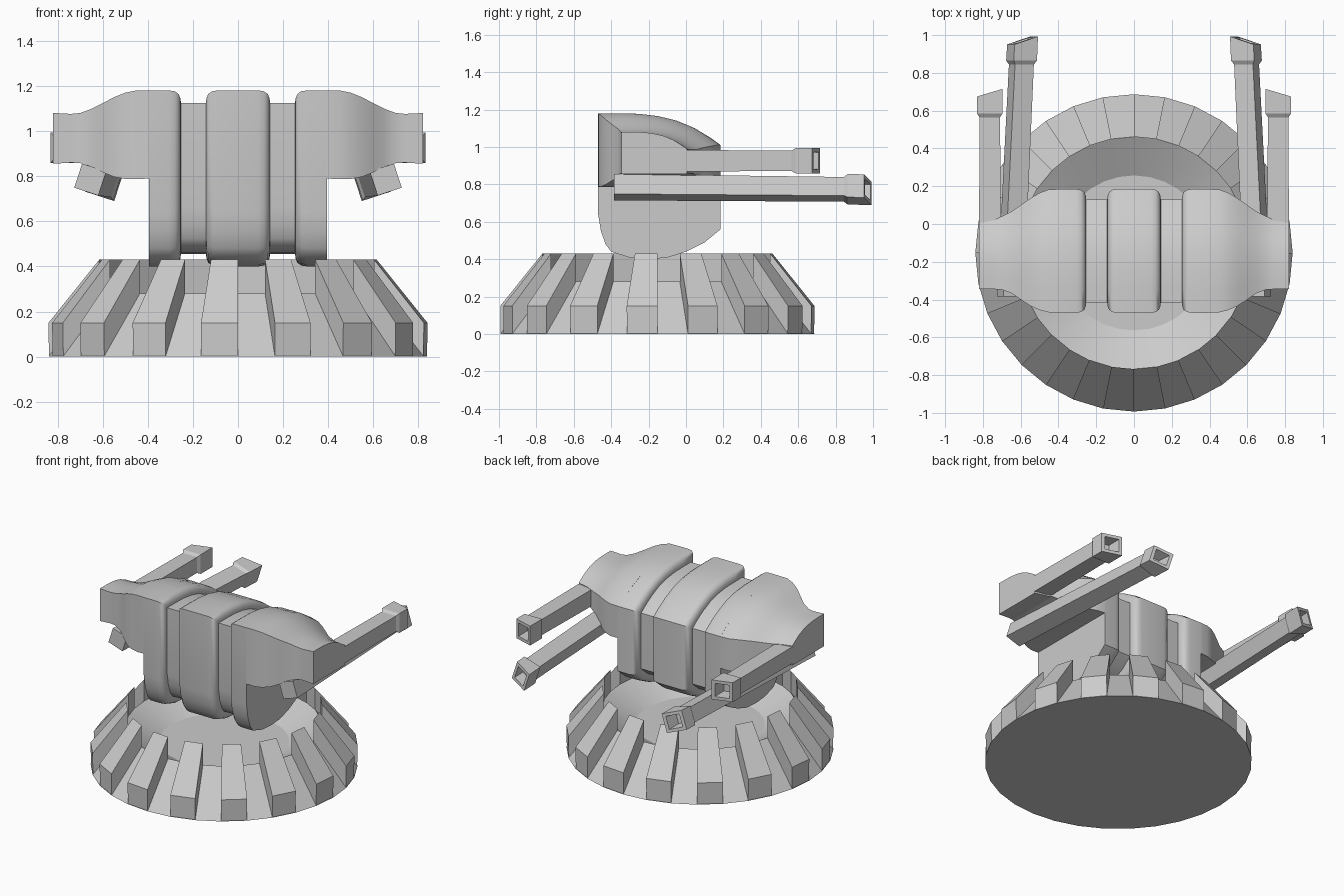
import bpy, bmesh
from math import sin, cos, pi, radians

if "Cube" in bpy.data.objects:
    bpy.data.objects.remove(bpy.data.objects["Cube"])


def loft(name, rings, smooth=None):
    """Skin a list of equal-length point rings, cap both ends."""
    bm = bmesh.new()
    vs = [[bm.verts.new(p) for p in r] for r in rings]
    n = len(rings[0])
    for a, b in zip(vs, vs[1:]):
        for i in range(n):
            j = (i + 1) % n
            bm.faces.new((a[i], a[j], b[j], b[i]))
    bm.faces.new(vs[0])
    bm.faces.new(vs[-1])
    bmesh.ops.recalc_face_normals(bm, faces=bm.faces)
    me = bpy.data.meshes.new(name)
    bm.to_mesh(me)
    bm.free()
    ob = bpy.data.objects.new(name, me)
    bpy.context.collection.objects.link(ob)
    if smooth:
        bpy.ops.object.select_all(action='DESELECT')
        ob.select_set(True)
        bpy.context.view_layer.objects.active = ob
        bpy.ops.object.shade_smooth_by_angle(angle=radians(smooth))
    return ob


# Base: dished 32-sided frustum with 16 raised teeth
N, CY = 32, -0.153
STEP = 2 * pi / N


def polar(r, z, k):
    a = -pi / 2 + k * STEP
    return (r * cos(a), CY + r * sin(a), z)


loft("base_dish", [[polar(r, z, k) for k in range(N)]
                   for r, z in ((0.84, 0), (0.615, 0.28), (0.41, 0.17))], 7)
tooth = ((0.838, 0), (0.84, 0.15), (0.615, 0.43), (0.615, 0.27))
for k in range(-1, N - 1, 2):
    loft("base_tooth", [[polar(r, z, k + d) for r, z in tooth] for d in (0, 1)])

# Ribbed body: side profile (y, z) lofted along x, pulled in at the grooves
profile = [(-0.47, 1.18), (-0.47, 0.64), (-0.455, 0.55), (-0.43, 0.48), (-0.40, 0.44),
           (-0.30, 0.408), (-0.20, 0.40), (-0.10, 0.408), (0.0, 0.44), (0.10, 0.49),
           (0.185, 0.56), (0.185, 1.01), (0.13, 1.05), (0.05, 1.097), (-0.05, 1.14),
           (-0.15, 1.165), (-0.25, 1.177), (-0.36, 1.18)]


def body_ring(x, d):
    cy, cz = -0.1425, 0.79
    sy, sz = 1 - d / 0.3275, 1 - d / 0.39
    return [(x, cy + (y - cy) * sy, cz + (z - cz) * sz) for y, z in profile]


half = [(0.09, 0), (0.115, 0.004), (0.132, 0.016), (0.14, 0.036), (0.142, 0.055),
        (0.253, 0.055), (0.255, 0.036), (0.263, 0.016), (0.28, 0.004), (0.305, 0), (0.395, 0)]
stations = [(-x, d) for x, d in reversed(half)] + half
loft("ribbed_body", [body_ring(x, d) for x, d in stations], 40)

# Shoulders: x, front y, back y, top z, bottom z, rear drop of the top curve
shoulder = [(0.38, -0.47, 0.185, 1.18, 0.79, 0.17), (0.45, -0.468, 0.183, 1.18, 0.787, 0.17),
            (0.50, -0.455, 0.165, 1.17, 0.788, 0.16), (0.55, -0.433, 0.135, 1.15, 0.797, 0.145),
            (0.60, -0.40, 0.10, 1.123, 0.817, 0.125), (0.65, -0.365, 0.065, 1.098, 0.84, 0.11),
            (0.70, -0.348, 0.04, 1.08, 0.858, 0.095), (0.74, -0.345, 0.02, 1.076, 0.86, 0.09),
            (0.82, -0.345, 0.005, 1.08, 0.855, 0.09)]
curve = ((0, 0), (0.17, 0), (0.34, 0.02), (0.49, 0.09), (0.64, 0.23), (0.79, 0.47),
         (0.91, 0.76), (1, 1))


def shoulder_ring(s, x, y0, y1, zt, zb, drop):
    top = [(s * x, y0 + t * (y1 - y0), zt - d * drop) for t, d in curve]
    return [(s * x, y1, zb), (s * x, y0, zb)] + top


# Guns: square section rings at (x, y, z, size), rolled and with a slanted mouth
def square(s, x, y, z, size, roll, slant):
    c, q, pts = cos(roll), sin(roll), []
    for u, v in ((-1, -1), (1, -1), (1, 1), (-1, 1)):
        u, v = u * size / 2, v * size / 2
        pts.append((s * (x + u * c - v * q), y + slant * u, z + u * q + v * c))
    return pts


def gun(name, s, start, neck, mouth, size, roll, slant):
    end = mouth[1]

    def at(y):
        t = (y - start[1]) / (end - start[1])
        return tuple(a + (b - a) * t for a, b in zip(start, mouth))

    big = size * 1.2
    path = [(start[1], size * 1.04, 0), (neck, size * 0.97, 0), (neck + 0.02, big, 0),
            (end, big, slant), (end, big * 0.68, slant), (end - 0.09, big * 0.6, slant)]
    loft(name, [square(s, at(y)[0], y, at(y)[2], w, roll, sl) for y, w, sl in path])


for s, side in ((-1, "left"), (1, "right")):
    loft(side + "_shoulder", [shoulder_ring(s, *p) for p in shoulder], 40)
    gun(side + "_upper_gun", s, (0.762, -0.10, 0.926), 0.565, (0.764, 0.695, 0.926),
        0.112, 0, -0.30)
    gun(side + "_lower_gun", s, (0.655, -0.385, 0.785), 0.845, (0.59, 0.972, 0.772),
        0.108, radians(18), -0.32)
